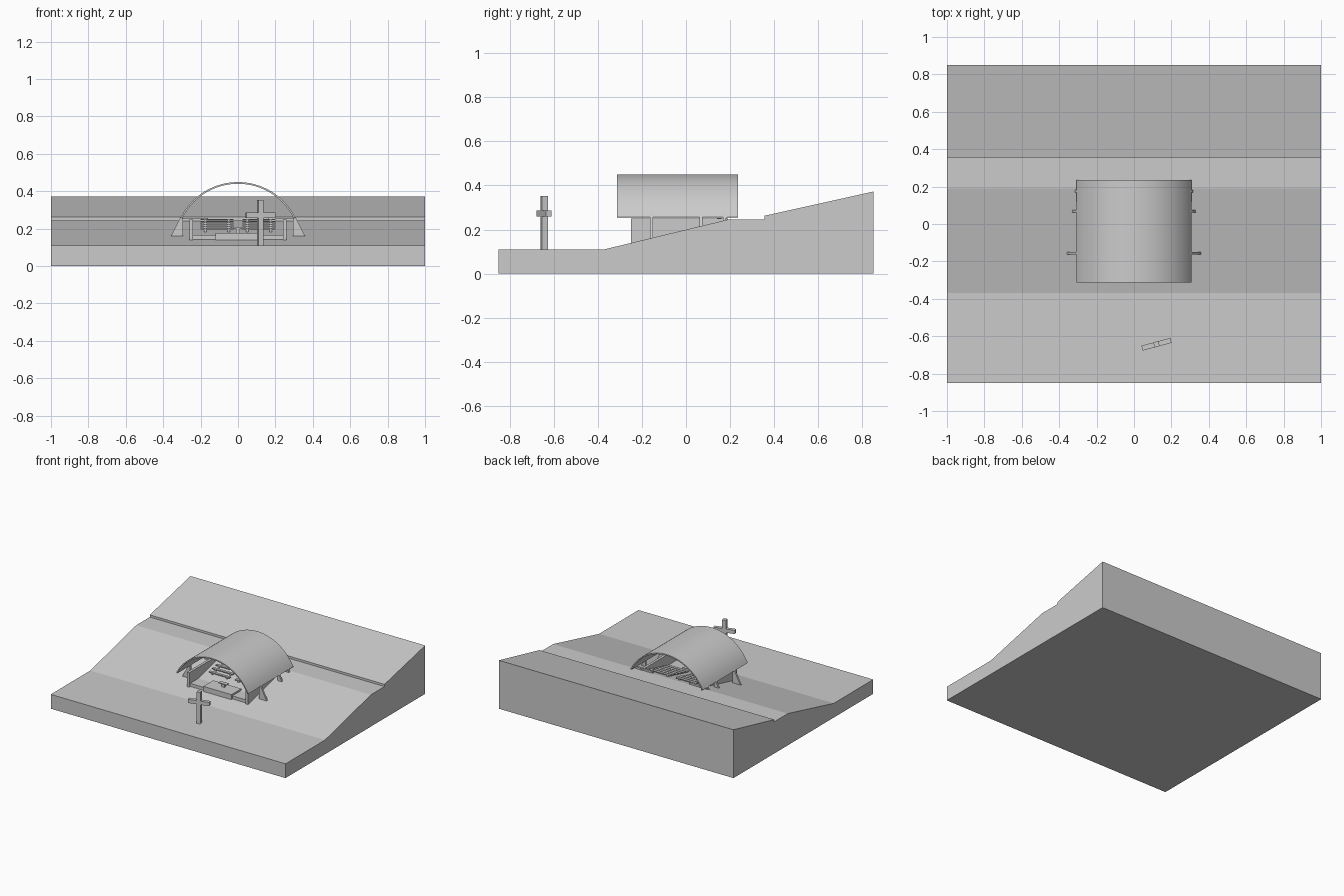
import bpy, math
from mathutils import Matrix

if "Cube" in bpy.data.objects:
    bpy.data.objects.remove(bpy.data.objects["Cube"])


def ground(y):
    return 0.11 + max(0, min(y, 0.19) + 0.37) * 0.135 / 0.56


def finish(name, verts, faces):
    mesh = bpy.data.meshes.new(name)
    mesh.from_pydata(verts, [], faces)
    mesh.update()
    obj = bpy.data.objects.new(name, mesh)
    bpy.context.collection.objects.link(obj)
    return obj


def prism(name, profile, a, b, axis):
    """Extrude a 2D profile: axis 'x' takes (y,z) points, 'y' takes (x,z)."""
    n = len(profile)
    verts = [(t, p, q) if axis == 'x' else (p, t, q) for t in (a, b) for p, q in profile]
    area = sum(profile[i][0] * profile[(i + 1) % n][1] - profile[(i + 1) % n][0] * profile[i][1]
               for i in range(n))
    faces = [list(range(n))[::-1], list(range(n, 2 * n))]
    faces += [[i, (i + 1) % n, n + (i + 1) % n, n + i] for i in range(n)]
    if (area < 0) == (axis == 'x'):
        faces = [f[::-1] for f in faces]
    return finish(name, verts, faces)


def box(name, x0, x1, y0, y1, z0, z1):
    return prism(name, [(x0, z0), (x1, z0), (x1, z1), (x0, z1)], y0, y1, 'y')


# Hillside with flat front, slope, terrace and upper bank
prism("hillside", [(-0.85, 0), (0.85, 0), (0.85, 0.372), (0.355, 0.262), (0.355, 0.245),
                   (0.19, 0.245), (-0.37, 0.11), (-0.85, 0.11)], -1, 1, 'x')

# Barrel roof shell
R, CZ, T = 0.342, 0.107, 0.009
half = math.asin(0.307 / R)
angles = [half - 2 * half * i / 40 for i in range(41)]
outer = [(R * math.sin(a), CZ + R * math.cos(a)) for a in angles]
inner = [((R - T) * math.sin(a), CZ + (R - T) * math.cos(a)) for a in reversed(angles)]
roof = prism("barrel_roof", outer + inner, -0.313, 0.235, 'y')
bpy.context.view_layer.objects.active = roof
roof.select_set(True)
bpy.ops.object.shade_smooth_by_angle(angle=math.radians(30))

for side in (-1, 1):
    tag = "left" if side < 0 else "right"
    # Tapered roof buttresses, standing on the slope
    for i, y in enumerate((-0.157, 0.068, 0.175)):
        z = ground(y)
        foot = 0.307 + (0.262 - z) * 0.53
        prism(f"{tag}_buttress_{i}",
              [(side * 0.293, 0.276), (side * 0.307, 0.262),
               (side * foot, z - 0.004), (side * 0.293, z - 0.004)],
              y - 0.007, y + 0.007, 'y')
    # Side walls of the seating bowl and short rear walls
    xs = sorted((side * 0.24, side * 0.26))
    box(f"{tag}_side_wall", *xs, -0.25, 0.19, 0.135, 0.25)
    xs = sorted((side * 0.16, side * 0.305))
    box(f"{tag}_rear_wall", *xs, 0.17, 0.185, 0.235, 0.257)
    # Rows of benches, each a seat plank on two supports
    for i in range(6):
        y = -0.06 + i * 0.042
        z = ground(y)
        xs = sorted((side * 0.025, side * 0.20))
        box(f"{tag}_bench_seat_{i}", *xs, y - 0.01, y + 0.01, z + 0.01, z + 0.017)
        for x in (0.05, 0.175):
            box(f"{tag}_bench_leg", side * x - 0.006, side * x + 0.006,
                y - 0.007, y + 0.007, z - 0.004, z + 0.01)

# Floor, stage and table
box("floor", -0.24, 0.24, -0.24, -0.12, 0.13, 0.165)
box("stage", -0.12, 0.12, -0.25, -0.13, 0.13, 0.178)
box("table_top", -0.035, 0.035, -0.19, -0.16, 0.202, 0.208)
box("table_base", -0.012, 0.012, -0.182, -0.168, 0.176, 0.203)

# Free-standing cross, turned slightly
turn = Matrix.Translation((0.12, -0.643, 0)) @ Matrix.Rotation(math.radians(15), 4, 'Z')
for part in (box("cross_post", -0.014, 0.014, -0.014, 0.014, 0.105, 0.353),
             box("cross_arm", -0.08, 0.08, -0.0135, 0.0135, 0.258, 0.286)):
    part.matrix_world = turn
